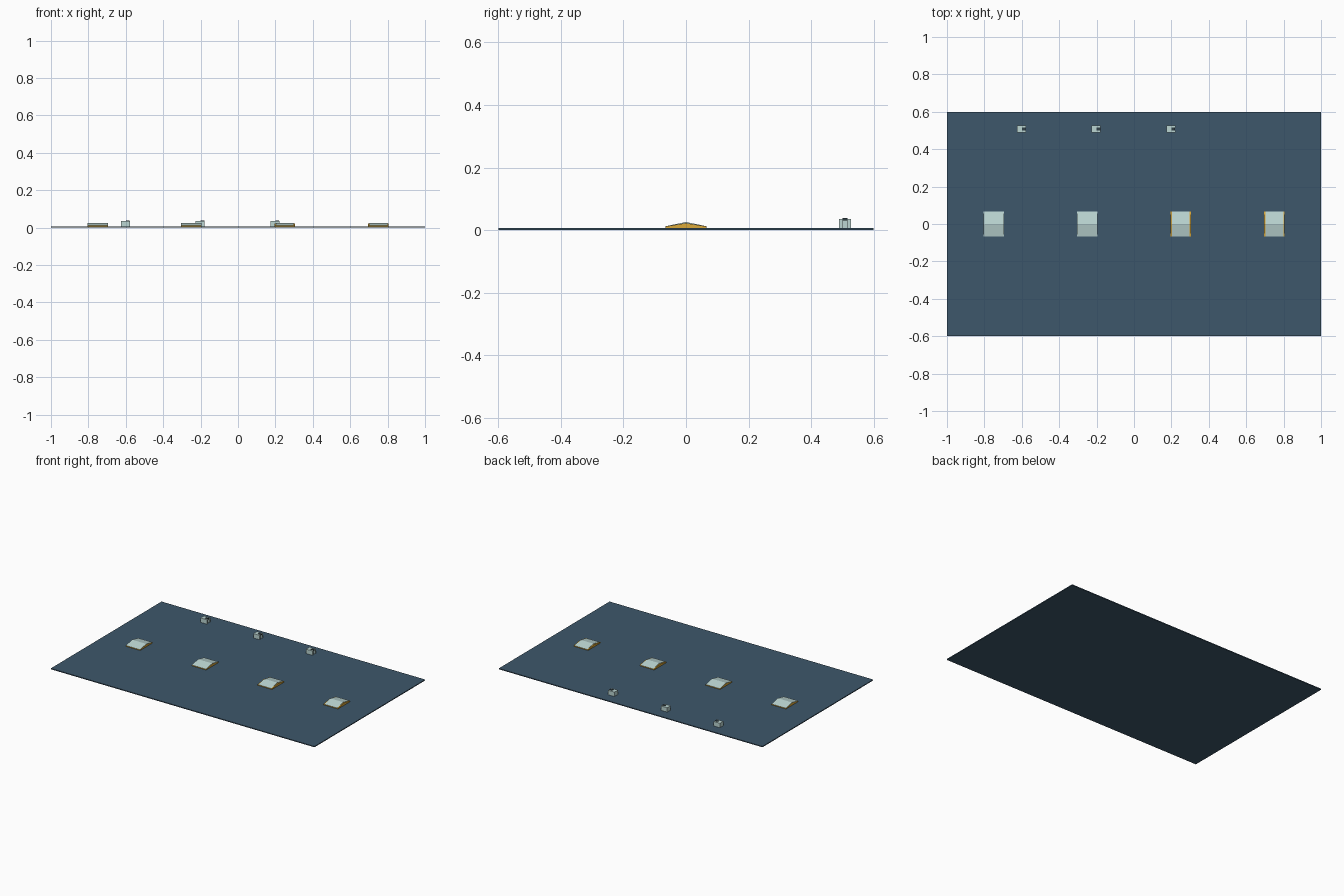
import bpy
import bmesh

cube = bpy.data.objects.get("Cube")
if cube:
    bpy.data.objects.remove(cube)


def material(name, rgb):
    m = bpy.data.materials.new(name)
    m.use_nodes = True
    colour = (*rgb, 1)
    m.diffuse_color = colour
    m.node_tree.nodes["Principled BSDF"].inputs["Base Color"].default_value = colour
    return m


slate = material("slate blue", (0.047, 0.095, 0.145))
pale = material("pale teal", (0.50, 0.67, 0.65))
gold = material("gold", (0.72, 0.40, 0.04))
dark = material("dark slate", (0.03, 0.05, 0.06))


def extrude(name, outline, axis, start, end, mat):
    """Extrude an outline along x (outline is y, z) or along z (outline is x, y)."""
    bm = bmesh.new()
    place = (lambda a, b: (start, a, b)) if axis == "x" else (lambda a, b: (a, b, start))
    face = bm.faces.new([bm.verts.new(place(a, b)) for a, b in outline])
    moved = bmesh.ops.extrude_face_region(bm, geom=[face])["geom"]
    shift = (end - start, 0, 0) if axis == "x" else (0, 0, end - start)
    bmesh.ops.translate(bm, vec=shift, verts=[g for g in moved if isinstance(g, bmesh.types.BMVert)])
    bmesh.ops.recalc_face_normals(bm, faces=bm.faces)
    mesh = bpy.data.meshes.new(name)
    bm.to_mesh(mesh)
    bm.free()
    mesh.materials.append(mat)
    obj = bpy.data.objects.new(name, mesh)
    bpy.context.collection.objects.link(obj)
    return obj


def box(name, x0, x1, y0, y1, z0, z1, mat):
    return extrude(name, [(x0, y0), (x1, y0), (x1, y1), (x0, y1)], "z", z0, z1, mat)


# Floor sheet
TOP = 0.006
box("floor", -1, 1, -0.6, 0.6, 0, TOP, slate)

# Four low gabled pads with gold bases
for i, x in enumerate((-0.75, -0.25, 0.25, 0.75), 1):
    box(f"pad_base_{i}", x - 0.054, x + 0.054, -0.066, 0.066, TOP, 0.012, gold)
    half = 0.054 if x < 0 else 0.048
    gable = [(-0.067, 0.012), (0.067, 0.012), (0, 0.026)]
    extrude(f"pad_roof_{i}", gable, "x", x - half, x + half, pale)
    # Gold trim on the gable ends
    for side in (-1, 1):
        trim = [(-0.064, 0.012), (0.064, 0.012), (0, 0.0225)]
        extrude(f"pad_trim_{i}_{'left' if side > 0 else 'right'}", trim, "x",
                x + side * half, x + side * 0.0545, gold)

# Three small notched blocks along the back edge, each with a cap
for i, x in enumerate((-0.602, -0.202, 0.198), 1):
    y = 0.508
    notch = [(-0.024, -0.019), (0.024, -0.019), (0.024, -0.008), (0.008, -0.008),
             (0.008, 0.008), (0.024, 0.008), (0.024, 0.019), (-0.024, 0.019)]
    extrude(f"block_{i}", [(x + a, y + b) for a, b in notch], "z", TOP, 0.036, pale)
    box(f"block_cap_{i}", x + 0.002, x + 0.022, y - 0.008, y + 0.008, 0.030, 0.0385, dark)
